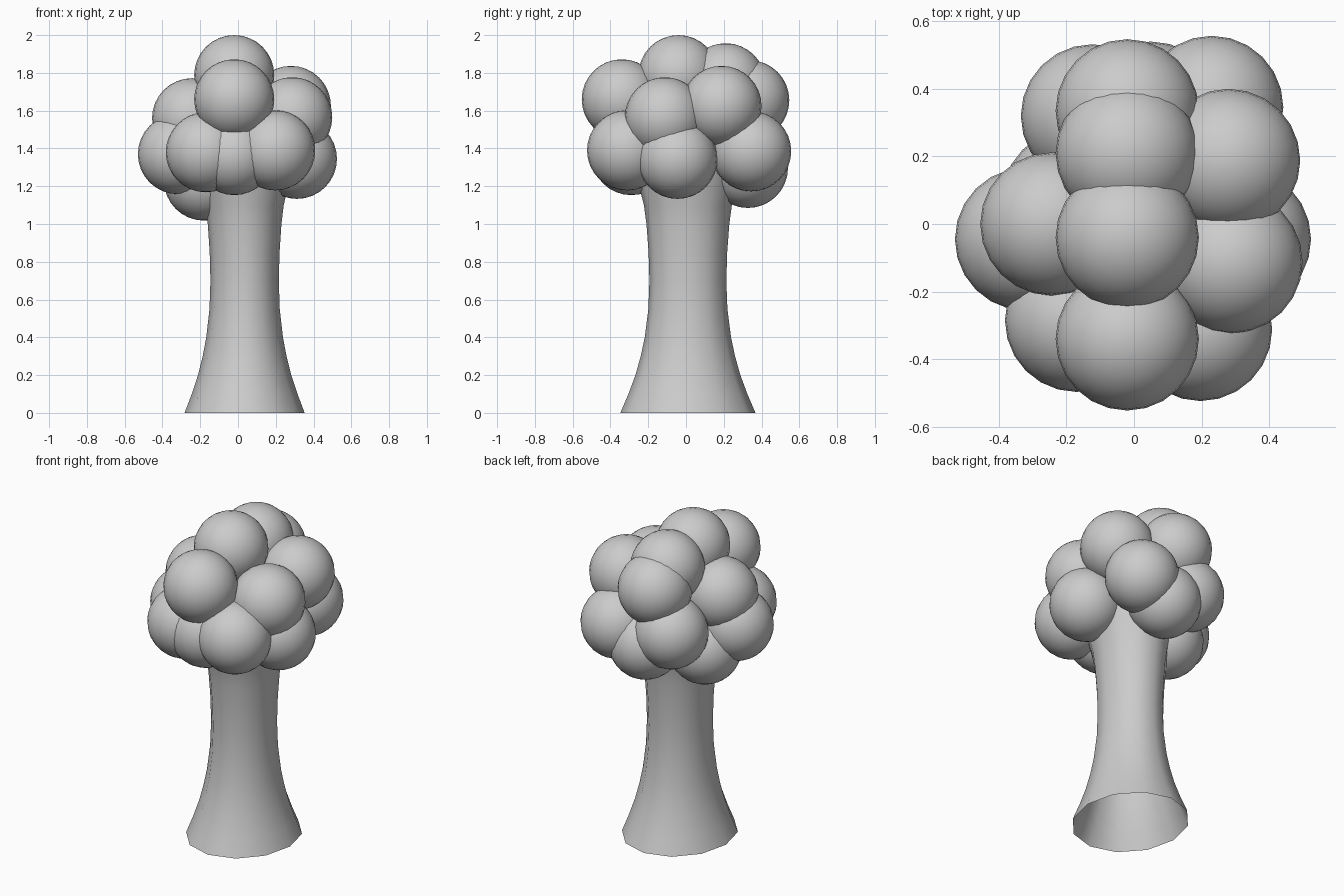
import bpy, bmesh, math

default = bpy.data.objects.get("Cube")
if default:
    bpy.data.objects.remove(default, do_unlink=True)

# One plain grey for the whole tree
grey = bpy.data.materials.new("plain_grey")
grey.use_nodes = True
colour = (0.6, 0.6, 0.6, 1)
grey.diffuse_color = colour
grey.node_tree.nodes["Principled BSDF"].inputs["Base Color"].default_value = colour


def finish(bm, name, location):
    bmesh.ops.recalc_face_normals(bm, faces=bm.faces)
    for face in bm.faces:
        face.smooth = True
    mesh = bpy.data.meshes.new(name)
    bm.to_mesh(mesh)
    bm.free()
    mesh.materials.append(grey)
    obj = bpy.data.objects.new(name, mesh)
    obj.location = location
    bpy.context.collection.objects.link(obj)
    return obj


def make_trunk(profile, sides, depth_ratio):
    """Flared oval tube, open at both ends (the top is inside the crown)."""
    bm = bmesh.new()
    rings = []
    for z, r in profile:
        angles = [math.tau * i / sides for i in range(sides)]
        rings.append([bm.verts.new((r * math.cos(a), r * depth_ratio * math.sin(a), z))
                      for a in angles])
    for low, high in zip(rings, rings[1:]):
        for i in range(sides):
            j = (i + 1) % sides
            bm.faces.new((low[i], low[j], high[j], high[i]))
    return finish(bm, "trunk", (0.035, 0.01, 0))


def make_puff(name, centre):
    bm = bmesh.new()
    bmesh.ops.create_uvsphere(bm, u_segments=24, v_segments=16, radius=0.212)
    return finish(bm, name, centre)


# Trunk: wide foot, narrow waist, flaring into the crown
make_trunk([(0, 0.318), (0.1, 0.28), (0.2, 0.247), (0.3, 0.222), (0.4, 0.203),
            (0.55, 0.186), (0.7, 0.181), (0.85, 0.185), (1.0, 0.195),
            (1.1, 0.207), (1.2, 0.23), (1.32, 0.25)], 12, 1.125)

# Crown: a cluster of equal leaf balls
puffs = {
    "top": (-0.02, -0.04, 1.788),
    "top_back": (-0.02, 0.21, 1.745),
    "upper_front": (-0.02, -0.34, 1.66),
    "upper_back": (-0.02, 0.335, 1.655),
    "upper_left_front": (0.287, -0.112, 1.565),
    "upper_left_back": (0.28, 0.188, 1.625),
    "upper_right": (-0.243, 0, 1.56),
    "lower_front": (-0.02, -0.29, 1.365),
    "lower_front_right": (-0.17, -0.285, 1.38),
    "lower_front_left": (0.197, -0.312, 1.39),
    "lower_left": (0.312, -0.045, 1.345),
    "lower_right": (-0.318, -0.045, 1.37),
    "lower_back_left": (0.23, 0.345, 1.385),
    "lower_back_right": (-0.123, 0.32, 1.405),
    "low_back": (0.05, 0.328, 1.297),
    "low_right": (-0.18, 0.07, 1.23),
}
for place, centre in puffs.items():
    make_puff("leaf_ball_" + place, centre)
